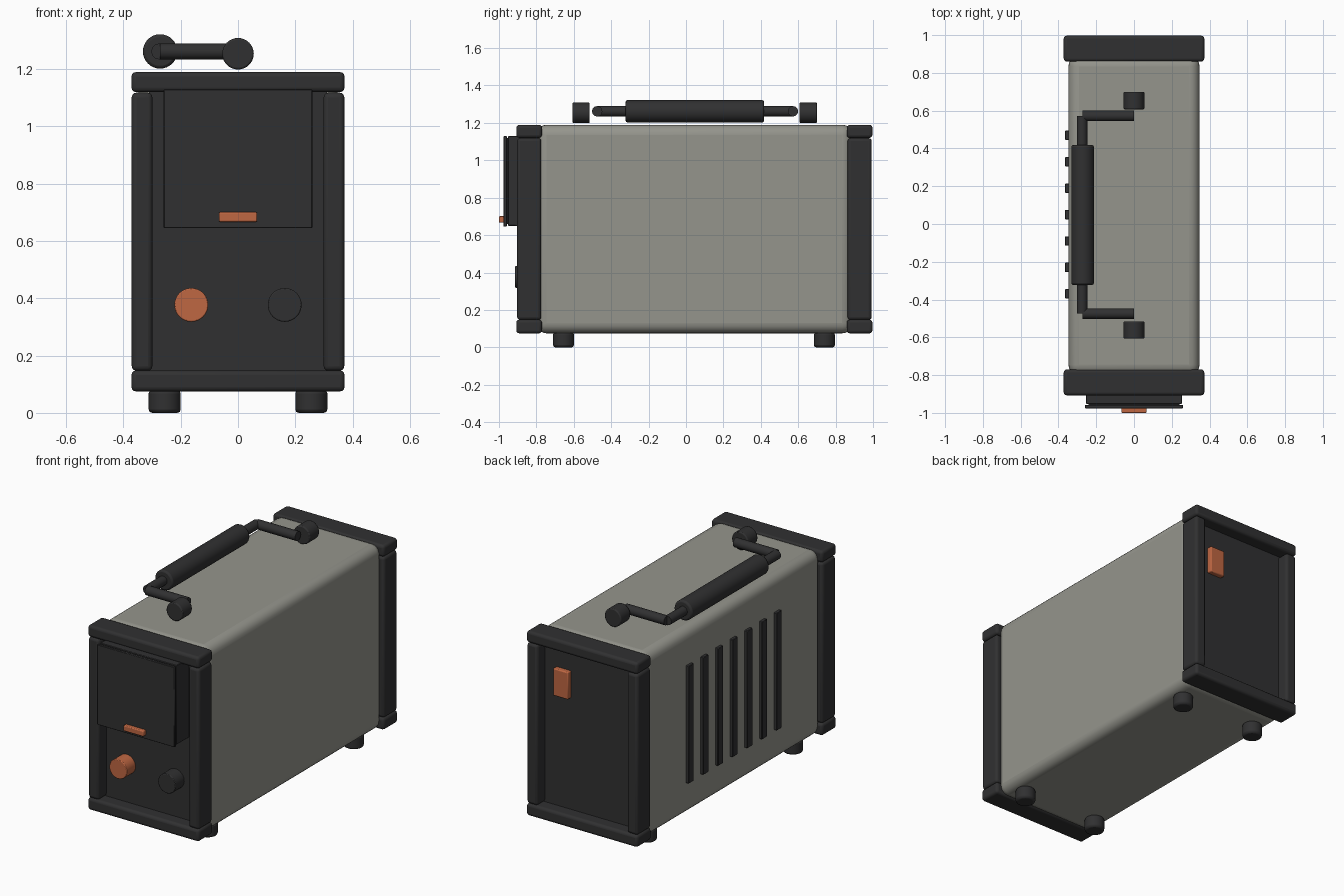
import bpy
import math
from mathutils import Vector

if "Cube" in bpy.data.objects:
    bpy.data.objects.remove(bpy.data.objects["Cube"])


def material(name, rgb):
    m = bpy.data.materials.new(name)
    m.diffuse_color = (*rgb, 1)
    m.use_nodes = True
    m.node_tree.nodes["Principled BSDF"].inputs["Base Color"].default_value = m.diffuse_color
    return m


GREY = material("warm grey", (0.30, 0.30, 0.265))
DARK = material("charcoal", (0.030, 0.030, 0.031))
ORANGE = material("orange", (0.52, 0.135, 0.055))


def finish(ob, name, mat, bevel, segments=3):
    ob.name = name
    ob.data.materials.append(mat)
    if bevel:
        b = ob.modifiers.new("rounding", 'BEVEL')
        b.width, b.segments = bevel, segments
        b.limit_method, b.angle_limit = 'ANGLE', math.radians(40)
    bpy.ops.object.shade_smooth_by_angle(angle=math.radians(35))
    return ob


def box(name, x, y, z, mat, bevel=0.0, segments=3):
    """Box from (min, max) pairs."""
    bpy.ops.mesh.primitive_cube_add(size=1, location=[(a + b) / 2 for a, b in (x, y, z)])
    ob = bpy.context.object
    ob.scale = [b - a for a, b in (x, y, z)]
    bpy.ops.object.transform_apply(location=False, rotation=False, scale=True)
    return finish(ob, name, mat, bevel, segments)


def rod(name, start, end, radius, mat, bevel=0.0, sides=32):
    """Cylinder between two points."""
    a, b = Vector(start), Vector(end)
    bpy.ops.mesh.primitive_cylinder_add(vertices=sides, radius=radius, depth=(b - a).length,
                                        location=(a + b) / 2)
    ob = bpy.context.object
    ob.rotation_euler = (b - a).to_track_quat('Z', 'Y').to_euler()
    return finish(ob, name, mat, bevel, 2)


# Main case
box("case", (-0.347, 0.347), (-0.80, 0.89), (0.075, 1.19), GREY, 0.055, 5)

# End frames: two bars and two posts around a recessed panel
for end, y0, y1 in (("front", -0.907, -0.77), ("back", 0.86, 0.997)):
    box(end + "_top_bar", (-0.372, 0.372), (y0, y1), (1.12, 1.19), DARK, 0.016)
    box(end + "_bottom_bar", (-0.372, 0.372), (y0, y1), (0.075, 0.148), DARK, 0.016)
    for side, s in (("left", -1), ("right", 1)):
        x = sorted((s * 0.299, s * 0.371))
        box(f"{end}_{side}_post", x, (y0 + 0.004, y1 - 0.004), (0.147, 1.118), DARK, 0.016)
box("front_panel", (-0.31, 0.31), (-0.83, -0.76), (0.13, 1.14), DARK)
box("back_panel", (-0.31, 0.31), (0.85, 0.92), (0.13, 1.14), DARK)

# Front hatch with its lid and pull
box("hatch_housing", (-0.255, 0.255), (-0.952, -0.82), (0.65, 1.13), DARK, 0.003, 1)
box("hatch_core", (-0.24, 0.24), (-0.962, -0.94), (0.66, 1.12), DARK)
box("hatch_lid", (-0.26, 0.26), (-0.976, -0.958), (0.645, 1.13), DARK, 0.003, 1)
box("hatch_pull", (-0.067, 0.067), (-1.0, -0.97), (0.667, 0.701), ORANGE, 0.005, 2)

# Front knobs
for name, x, mat in (("left_knob", -0.163, ORANGE), ("right_knob", 0.163, DARK)):
    rod(name, (x, -0.82, 0.377), (x, -0.913, 0.377), 0.059, mat, 0.004)

# Rear switch
box("rear_switch", (0.125, 0.225), (0.91, 0.95), (0.82, 0.985), ORANGE, 0.006, 2)

# Side vents
for i in range(7):
    y = -0.37 + 0.14 * i
    box(f"vent_{i + 1}", (-0.365, -0.34), (y - 0.025, y + 0.025), (0.27, 0.98), DARK, 0.003, 1)

# Feet
for y in (-0.655, 0.74):
    for x in (-0.256, 0.256):
        rod("foot", (x, y, 0.0), (x, y, 0.08), 0.056, DARK, 0.012)

# Carrying handle, folded to one side
for y0, y1 in ((-0.607, -0.515), (0.607, 0.70)):
    rod("handle_pivot", (0, y0, 1.254), (0, y1, 1.254), 0.055, DARK, 0.006)
for y in (-0.475, 0.572):
    rod("handle_arm", (-0.272, y, 1.262), (0, y, 1.262), 0.028, DARK, sides=12)
rod("handle_bar", (-0.275, -0.475, 1.262), (-0.275, 0.572, 1.262), 0.028, DARK, sides=12)
rod("handle_grip", (-0.272, -0.323, 1.262), (-0.272, 0.418, 1.262), 0.06, DARK, 0.01)
